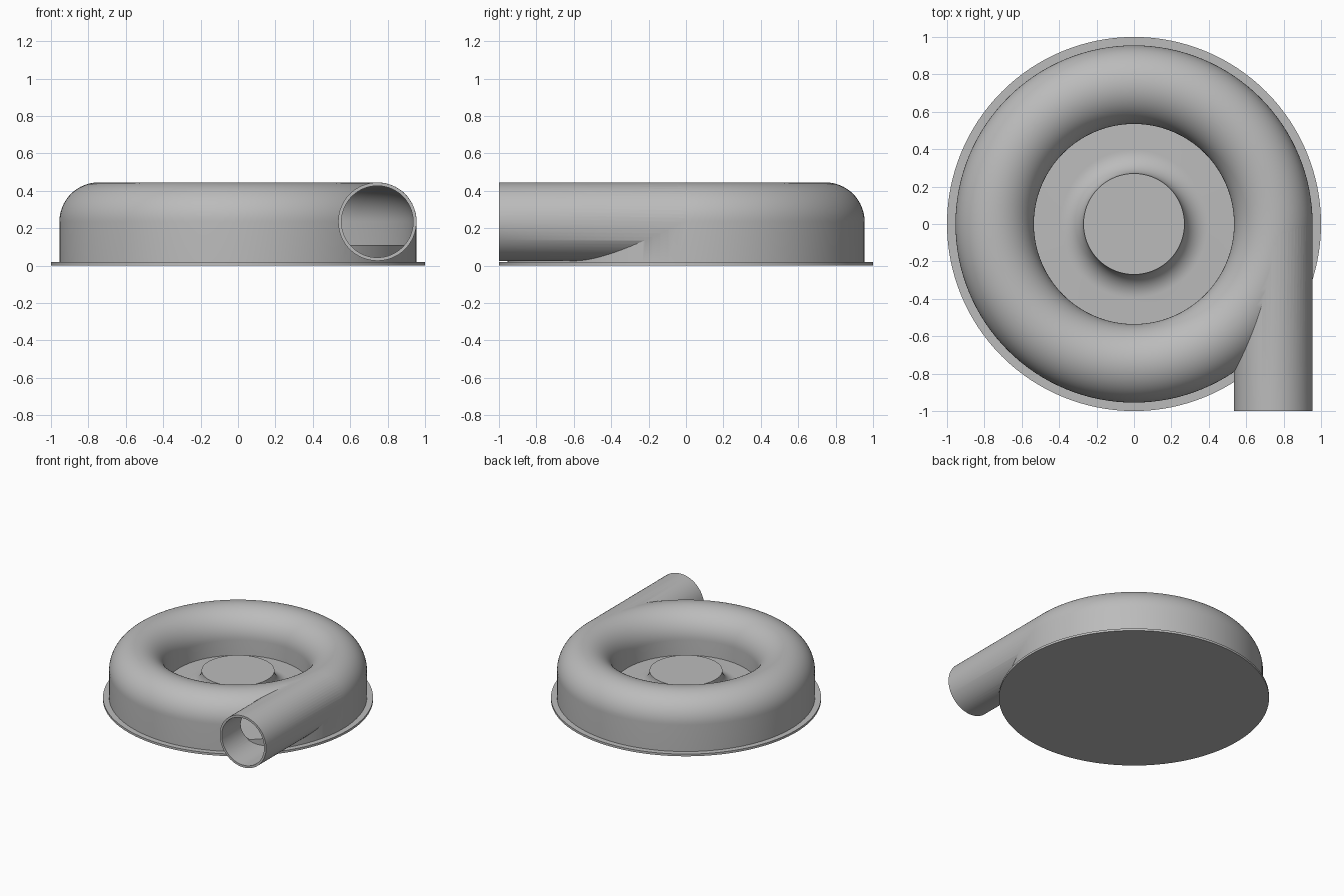
import bpy, bmesh
from math import sin, cos, pi, radians
from mathutils import Matrix, Vector

if "Cube" in bpy.data.objects:
    bpy.data.objects.remove(bpy.data.objects["Cube"], do_unlink=True)

SEG = 128             # divisions around the vertical axis
TUBE_X, TUBE_Z = 0.745, 0.235
TUBE_R, WALL = 0.21, 0.018
FLOOR = 0.11

gray = bpy.data.materials.new("housing gray")
gray.use_nodes = True
color = (0.5, 0.5, 0.5, 1)
gray.diffuse_color = color
gray.node_tree.nodes["Principled BSDF"].inputs["Base Color"].default_value = color


def make_object(name, bm):
    bmesh.ops.remove_doubles(bm, verts=bm.verts, dist=1e-5)
    bmesh.ops.recalc_face_normals(bm, faces=bm.faces)
    mesh = bpy.data.meshes.new(name)
    bm.to_mesh(mesh)
    bm.free()
    mesh.materials.append(gray)
    obj = bpy.data.objects.new(name, mesh)
    bpy.context.collection.objects.link(obj)
    return obj


def revolve(name, profile, closed):
    """Spin (radius, z) points around the z axis."""
    bm = bmesh.new()
    verts = [bm.verts.new((r, 0, z)) for r, z in profile]
    pairs = list(zip(verts, verts[1:]))
    if closed:
        pairs.append((verts[-1], verts[0]))
    edges = [bm.edges.new(p) for p in pairs]
    bmesh.ops.spin(bm, geom=verts + edges, cent=(0, 0, 0), axis=(0, 0, 1),
                   angle=2 * pi, steps=SEG, use_merge=True)
    return make_object(name, bm)


def scroll(name, radius, bottom):
    """Ring with a round roof and straight walls."""
    arc = [(TUBE_X + radius * cos(pi * i / 32), TUBE_Z + radius * sin(pi * i / 32))
           for i in range(33)]
    return revolve(name, [(TUBE_X + radius, bottom)] + arc + [(TUBE_X - radius, bottom)], True)


def pipe(name, radius, front):
    """Solid cylinder along y, ending at the middle of the ring."""
    bm = bmesh.new()
    place = Matrix.Translation(Vector((TUBE_X, front / 2, TUBE_Z))) @ Matrix.Rotation(radians(90), 4, "X")
    bmesh.ops.create_cone(bm, cap_ends=True, segments=64, radius1=radius,
                          radius2=radius, depth=-front, matrix=place)
    return make_object(name, bm)


def combine(target, tool, operation):
    mod = target.modifiers.new(operation.lower(), "BOOLEAN")
    mod.object, mod.operation, mod.solver = tool, operation, "EXACT"
    bpy.context.view_layer.objects.active = target
    bpy.ops.object.modifier_apply(modifier=mod.name)
    bpy.data.objects.remove(tool, do_unlink=True)


# Hollow spiral housing with the outlet pipe
housing = scroll("scroll_housing", TUBE_R, 0.01)
combine(housing, pipe("outlet_pipe", TUBE_R - 0.0005, -1.0), "UNION")
combine(housing, scroll("scroll_hollow", TUBE_R - WALL, -0.05), "DIFFERENCE")
combine(housing, pipe("pipe_bore", TUBE_R - WALL - 0.0005, -1.1), "DIFFERENCE")

# Base flange, raised floor and flared hub in one turned piece
hub_r, hub_z = 0.27, TUBE_Z
fillet = hub_z - FLOOR
flare = [(hub_r + fillet * (1 - cos(a)), hub_z - fillet * sin(a))
         for a in (pi / 2 * i / 12 for i in range(13))]
base = revolve("base_and_hub", [(0, hub_z)] + flare +
               [(0.945, FLOOR), (0.945, 0.018), (1, 0.018), (1, 0), (0, 0)], False)

for obj in (housing, base):
    bpy.ops.object.select_all(action="DESELECT")
    obj.select_set(True)
    bpy.context.view_layer.objects.active = obj
    bpy.ops.object.shade_smooth_by_angle(angle=radians(30))
